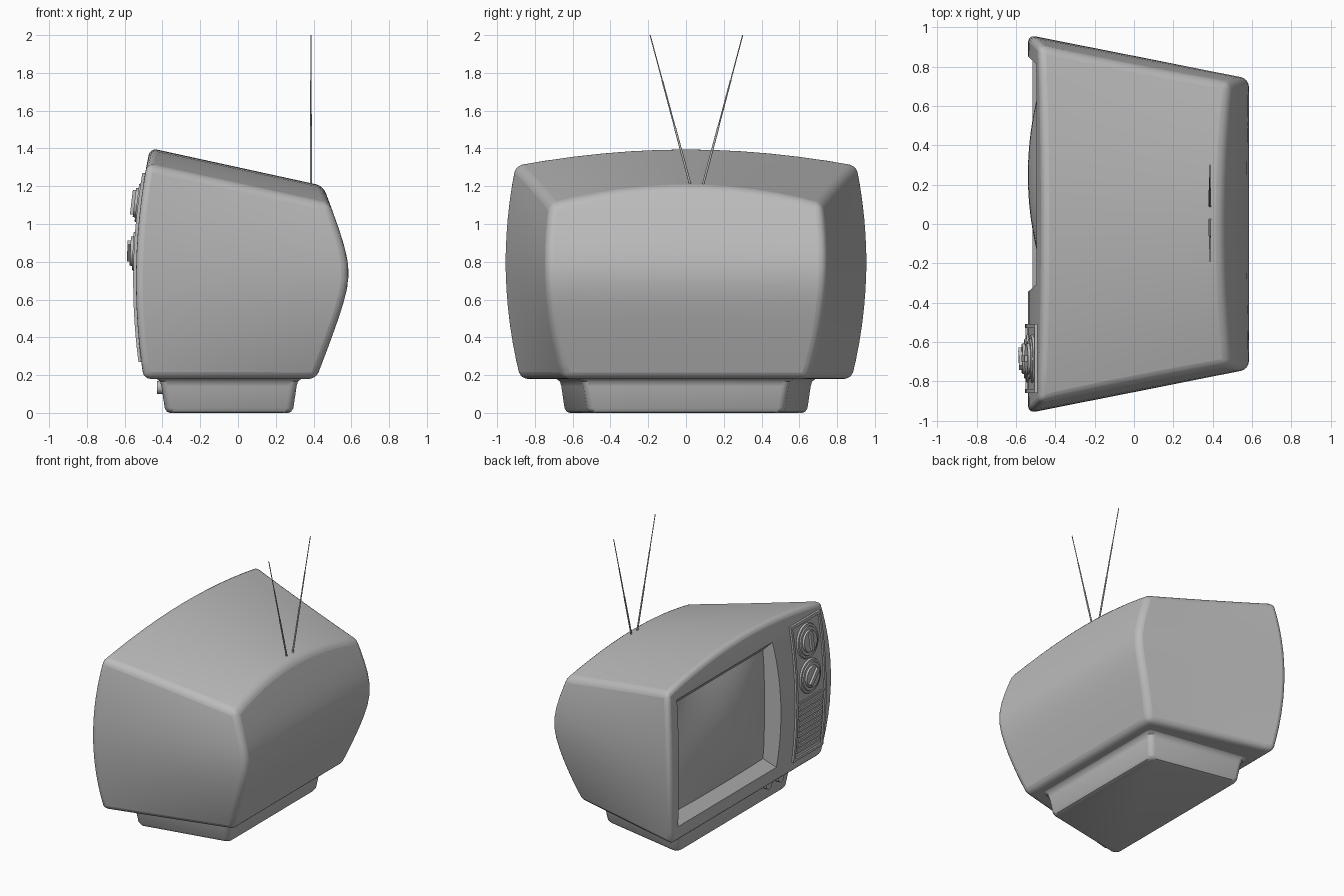
import bpy, bmesh, math
from mathutils import Vector, Matrix

if "Cube" in bpy.data.objects:
    bpy.data.objects.remove(bpy.data.objects["Cube"])

grey = bpy.data.materials.new("plain grey")
grey.use_nodes = True
GREY = (0.5, 0.5, 0.5, 1)
grey.diffuse_color = GREY
grey.node_tree.nodes["Principled BSDF"].inputs["Base Color"].default_value = GREY


def finish(name, bm):
    bmesh.ops.recalc_face_normals(bm, faces=bm.faces)
    mesh = bpy.data.meshes.new(name)
    bm.to_mesh(mesh)
    bm.free()
    mesh.materials.append(grey)
    obj = bpy.data.objects.new(name, mesh)
    bpy.context.collection.objects.link(obj)
    smooth(obj)
    return obj


def select(obj):
    bpy.ops.object.select_all(action='DESELECT')
    obj.select_set(True)
    bpy.context.view_layer.objects.active = obj


def smooth(obj):
    select(obj)
    bpy.ops.object.shade_smooth_by_angle(angle=math.radians(35))


def loft(name, rings):
    """Closed solid through rings with equal point counts."""
    bm = bmesh.new()
    loops = [[bm.verts.new(p) for p in ring] for ring in rings]
    n = len(loops[0])
    for a, b in zip(loops, loops[1:]):
        for i in range(n):
            j = (i + 1) % n
            bm.faces.new((a[i], a[j], b[j], b[i]))
    bm.faces.new(loops[0])
    bm.faces.new(loops[-1])
    return finish(name, bm)


# Curved limits of the cabinet
def front_x(z):
    return -0.54 + 0.15 * (z - 0.7) ** 2


def back_x(z):
    return 0.585 - 0.4 * (math.hypot(z - 0.74, 0.15) - 0.15)


def cabinet_point(p):
    t, s, w = (p.x + 1) / 2, p.y, (p.z + 1) / 2
    x = -0.5 + t
    # Settle x and z together so that the sloping top stays straight
    for _ in range(8):
        top = 1.405 - 0.218 * (x + 0.48) - 0.09 * s * s
        z = 0.18 + w * (top - 0.18)
        x = front_x(z) + t * (back_x(z) - front_x(z))
    front_w = 0.962 - 0.2 * (z - 0.8) ** 2
    back_w = 0.74 - 0.25 * (z - 0.8) ** 2
    return Vector((x, s * (front_w + t * (back_w - front_w)), z))


# Cabinet with rounded edges
bm = bmesh.new()
bmesh.ops.create_cube(bm, size=2)
bmesh.ops.subdivide_edges(bm, edges=bm.edges[:], cuts=11, use_grid_fill=True)
for v in bm.verts:
    v.co = cabinet_point(v.co)
cabinet = finish("cabinet", bm)
bevel = cabinet.modifiers.new("round_edges", 'BEVEL')
bevel.width = 0.037
bevel.segments = 4
bevel.limit_method = 'ANGLE'
bevel.angle_limit = math.radians(35)
bevel.use_clamp_overlap = False


# Tapered screen opening
def opening(x, y0, y1, z0, z1):
    return [(x, y0, z0), (x, y1, z0), (x, y1, z1), (x, y0, z1)]


cutter = loft("opening_cutter", [opening(-0.6, -0.4, 0.905, 0.215, 1.35),
                                 opening(-0.445, -0.26, 0.77, 0.38, 1.18)])
cutter.hide_render = True
cut = cabinet.modifiers.new("screen_opening", 'BOOLEAN')
cut.object = cutter
cut.operation = 'DIFFERENCE'
cut.solver = 'EXACT'
select(cabinet)
for mod in ("round_edges", "screen_opening"):
    bpy.ops.object.modifier_apply(modifier=mod)
smooth(cabinet)
bpy.data.objects.remove(cutter)

# Bulging screen glass
bm = bmesh.new()
bmesh.ops.create_grid(bm, x_segments=20, y_segments=20, size=1)
for v in bm.verts:
    a, b = v.co.x, v.co.y
    v.co = (-0.448 - 0.092 * (1 - a * a) * (1 - b * b), 0.25 + 0.55 * a, 0.78 + 0.42 * b)
screen = finish("screen", bm)
if screen.data.polygons[0].normal.x > 0:
    screen.data.flip_normals()


# Strips that follow the curve of the cabinet front
def curved_strip(name, y0, y1, z0, z1, depth, steps=1):
    rings = []
    for i in range(steps + 1):
        z = z0 + (z1 - z0) * i / steps
        x = front_x(z)
        rings.append([(x + 0.01, y0, z), (x + 0.01, y1, z),
                      (x - depth, y1, z), (x - depth, y0, z)])
    return loft(name, rings)


P0, P1, B, T, RIM = -0.86, -0.51, 0.27, 1.27, 0.02
curved_strip("control_panel", P0, P1, B, T, 0.003, 14)
curved_strip("panel_rim_right", P0, P0 + RIM, B, T, 0.015, 14)
curved_strip("panel_rim_left", P1 - RIM, P1, B, T, 0.015, 14)
curved_strip("panel_rim_bottom", P0, P1, B, B + RIM, 0.015)
curved_strip("panel_rim_top", P0, P1, T - RIM, T, 0.015)
curved_strip("panel_divider", P0, P1, 0.69, 0.705, 0.012)
for i in range(9):
    z = 0.325 + i * 0.04
    curved_strip(f"speaker_slat_{i + 1}", P0 + 0.04, P1 - 0.04, z, z + 0.02, 0.013)


# Dials made of stepped discs and a grip bar
def disc(bm, frame, radius, z0, z1):
    m = frame @ Matrix.Translation((0, 0, (z0 + z1) / 2))
    bmesh.ops.create_cone(bm, cap_ends=True, segments=32, radius1=radius,
                          radius2=radius * 0.95, depth=z1 - z0, matrix=m)


def dial(name, z, turn):
    axis = Vector((-1, 0, 0.3 * (z - 0.7)))
    frame = (Matrix.Translation((front_x(z), -0.685, z))
             @ axis.to_track_quat('Z', 'Y').to_matrix().to_4x4())
    bm = bmesh.new()
    for radius, z0, z1 in ((0.125, 0, 0.013), (0.105, 0.01, 0.021), (0.08, 0.02, 0.034)):
        disc(bm, frame, radius, z0, z1)
    grip = (frame @ Matrix.Rotation(math.radians(turn), 4, 'Z')
            @ Matrix.Translation((0, 0, 0.038)) @ Matrix.Diagonal((0.03, 0.13, 0.024, 1)))
    bmesh.ops.create_cube(bm, size=1, matrix=grip)
    finish(name, bm)


dial("upper_dial", 1.11, 0)
dial("lower_dial", 0.855, -45)


# Tapered pedestal with rounded corners and a flared top
def pedestal_ring(z, grow):
    ring = []
    r = 0.04
    corners = ((0.295, 0.53, 0), (-0.39, 0.645, 90), (-0.39, -0.645, 180), (0.295, -0.53, 270))
    for x, y, start in corners:
        cx = x + math.copysign(1, x) * (grow - r)
        cy = y + math.copysign(1, y) * (grow - r)
        for k in range(6):
            a = math.radians(start + k * 18)
            ring.append((cx + r * math.cos(a), cy + r * math.sin(a), z))
    return ring


loft("pedestal", [pedestal_ring(z, g) for z, g in (
    (0, -0.03), (0.006, -0.014), (0.025, -0.002), (0.14, 0.015),
    (0.165, 0.022), (0.18, 0.04), (0.19, 0.06))])

# Small buttons on the pedestal
for i, y in enumerate((-0.37, -0.51)):
    bm = bmesh.new()
    frame = Matrix.Translation((-0.38, y, 0.135)) @ Matrix.Rotation(-math.pi / 2, 4, 'Y')
    disc(bm, frame, 0.036, 0, 0.048)
    finish(f"pedestal_button_{i + 1}", bm)

# Pair of telescopic aerials
for name, y0, y1 in (("right_aerial", 0.025, -0.19), ("left_aerial", 0.088, 0.3)):
    low, high = Vector((0.386, y0, 1.2)), Vector((0.386, y1, 2.0))
    span = high - low
    frame = Matrix.Translation(low) @ span.to_track_quat('Z', 'Y').to_matrix().to_4x4()
    bm = bmesh.new()
    for radius, a, b in ((0.006, -0.02, 0.4), (0.0045, 0.4, 0.7), (0.003, 0.7, 1.0)):
        disc(bm, frame, radius, a * span.length, b * span.length)
    finish(name, bm)
